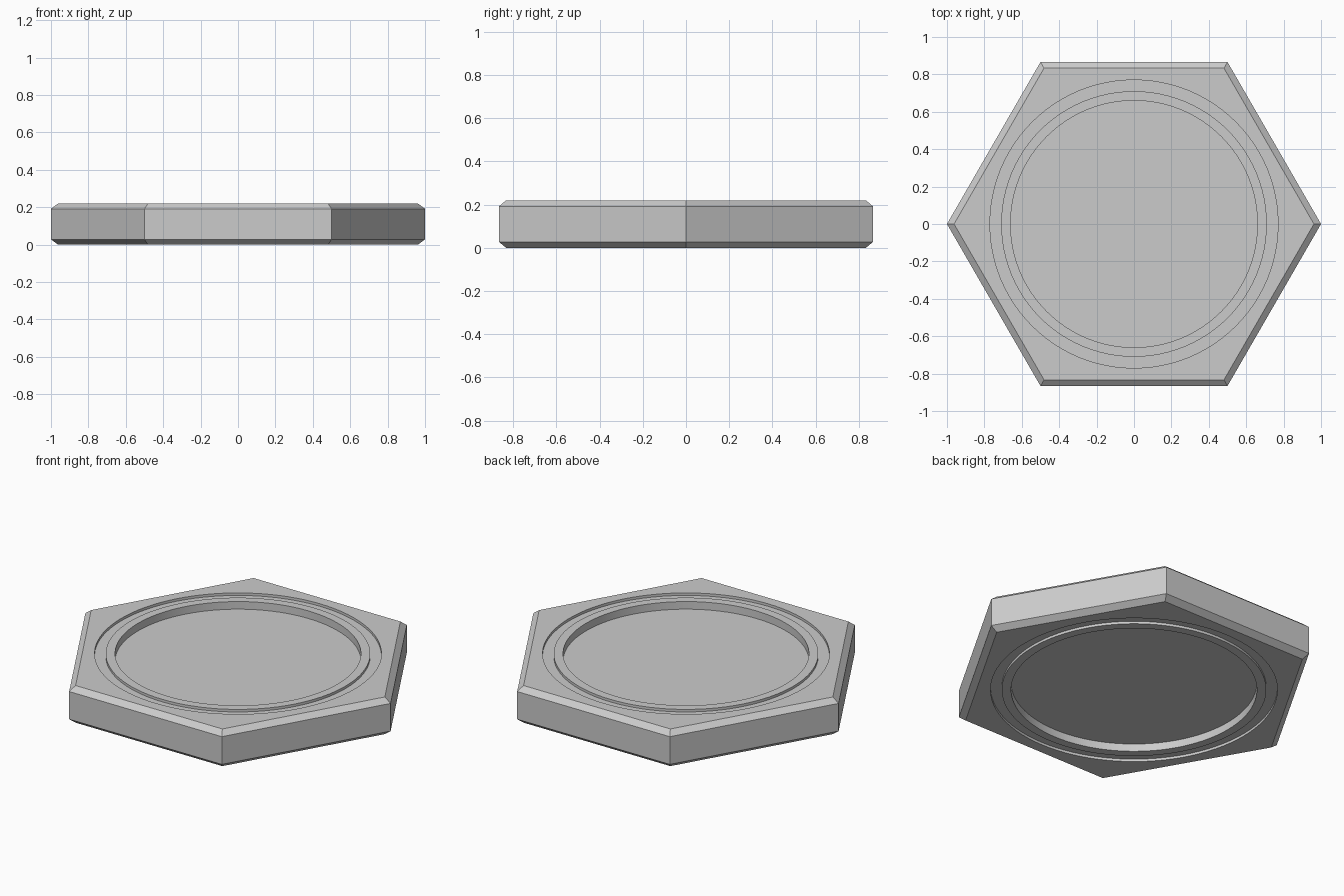
import bpy, bmesh, math

if "Cube" in bpy.data.objects:
    bpy.data.objects.remove(bpy.data.objects["Cube"])

SEG = 96            # divisible by 6, so every hexagon corner gets a vertex
H = 0.22            # overall thickness
CH = 0.028          # chamfer height
GROOVE = 0.015      # ring groove depth
RECESS = 0.045      # central recess depth


def hex_radius(a):
    """Distance from centre to the edge of a unit hexagon at angle a."""
    k = a % (math.pi / 3) - math.pi / 6
    return math.cos(math.pi / 6) / math.cos(k)


# Half profile from the recess floor out to the side: (radius, z, is_hexagon)
upper = [
    (0.66, H - RECESS, False),
    (0.66, H, False),
    (0.71, H, False),
    (0.71, H - GROOVE, False),
    (0.77, H - GROOVE, False),
    (0.77, H, False),
    (0.962, H, True),
    (1.0, H - CH, True),
]
# Mirror the half profile for the underside
profile = upper + [(r, H - z, h) for r, z, h in reversed(upper)]

# Hexagonal plate with groove and recess on both sides
bm = bmesh.new()
rings = []
for r, z, is_hex in profile:
    ring = []
    for i in range(SEG):
        a = 2 * math.pi * i / SEG
        d = r * hex_radius(a) if is_hex else r
        ring.append(bm.verts.new((d * math.cos(a), d * math.sin(a), z)))
    rings.append(ring)

for a, b in zip(rings, rings[1:]):
    for i in range(SEG):
        j = (i + 1) % SEG
        bm.faces.new((a[i], b[i], b[j], a[j]))
bm.faces.new(rings[0])                # upper recess floor
bm.faces.new(rings[-1][::-1])         # lower recess floor
bmesh.ops.recalc_face_normals(bm, faces=bm.faces[:])

mesh = bpy.data.meshes.new("hexagonal_plate")
bm.to_mesh(mesh)
bm.free()
plate = bpy.data.objects.new("hexagonal_plate", mesh)
bpy.context.collection.objects.link(plate)

# Single grey material
grey = bpy.data.materials.new("light_grey")
grey.diffuse_color = (0.6, 0.6, 0.6, 1)
grey.use_nodes = True
grey.node_tree.nodes["Principled BSDF"].inputs["Base Color"].default_value = grey.diffuse_color
mesh.materials.append(grey)

# Smooth round walls, sharp edges elsewhere
bpy.context.view_layer.objects.active = plate
plate.select_set(True)
bpy.ops.object.shade_smooth_by_angle(angle=math.radians(30))
